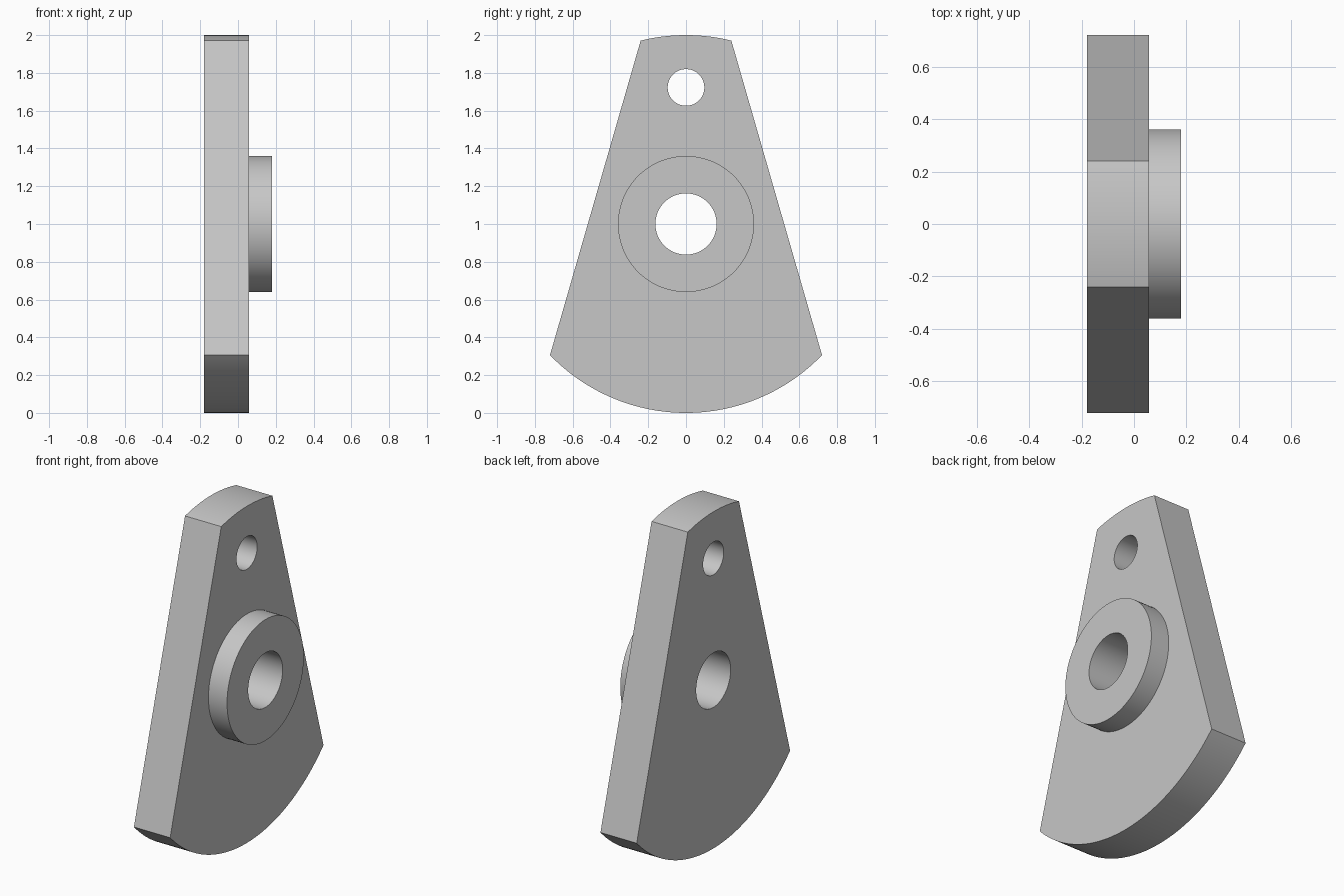
import bpy, bmesh, math

cube = bpy.data.objects.get("Cube")
if cube:
    bpy.data.objects.remove(cube, do_unlink=True)

grey = bpy.data.materials.new("plain grey")
grey.use_nodes = True
colour = (0.57, 0.57, 0.57, 1)
grey.diffuse_color = colour
grey.node_tree.nodes["Principled BSDF"].inputs["Base Color"].default_value = colour


def arc(radius, start, end, steps, centre_z=1.0):
    """Points (y, z) on an arc, angles in radians."""
    return [(radius * math.cos(a), centre_z + radius * math.sin(a))
            for a in (start + (end - start) * i / steps for i in range(steps + 1))]


def prism(name, outline, x0, x1):
    """Extrude a (y, z) outline along x."""
    bm = bmesh.new()
    face = bm.faces.new([bm.verts.new((x0, y, z)) for y, z in outline])
    extruded = bmesh.ops.extrude_face_region(bm, geom=[face], use_keep_orig=True)
    top = [v for v in extruded["geom"] if isinstance(v, bmesh.types.BMVert)]
    bmesh.ops.translate(bm, verts=top, vec=(x1 - x0, 0, 0))
    bmesh.ops.recalc_face_normals(bm, faces=bm.faces)
    mesh = bpy.data.meshes.new(name)
    bm.to_mesh(mesh)
    bm.free()
    mesh.materials.append(grey)
    obj = bpy.data.objects.new(name, mesh)
    bpy.context.collection.objects.link(obj)
    return obj


def disc(name, radius, z, x0, x1, sides=96):
    return prism(name, arc(radius, 0, math.tau, sides, z)[:-1], x0, x1)


def combine(target, tool, operation):
    """Apply a boolean and discard the tool."""
    bpy.context.view_layer.objects.active = target
    mod = target.modifiers.new(operation, "BOOLEAN")
    mod.operation = operation
    mod.solver = "EXACT"
    mod.object = tool
    tool.hide_render = True
    bpy.ops.object.modifier_apply(modifier=mod.name)
    bpy.data.objects.remove(tool, do_unlink=True)


# Tapered plate: straight flanks between two arcs of one circle
low = math.acos(0.72)
high = math.acos(0.24)
outline = (arc(1, -math.pi + low, -low, 64) + arc(1, high, math.pi - high, 32))
bracket = prism("bracket_plate", outline, -0.18, 0.058)

# Raised round boss, then the main bore and the small upper hole
combine(bracket, disc("boss", 0.36, 1.0, -0.05, 0.18), "UNION")
combine(bracket, disc("bore_cutter", 0.162, 1.0, -0.5, 0.5), "DIFFERENCE")
combine(bracket, disc("hole_cutter", 0.097, 1.723, -0.5, 0.5), "DIFFERENCE")

# Smooth curved walls, crisp rims
bpy.ops.object.select_all(action="DESELECT")
bracket.select_set(True)
bpy.context.view_layer.objects.active = bracket
bpy.ops.object.shade_smooth_by_angle(angle=math.radians(20))
